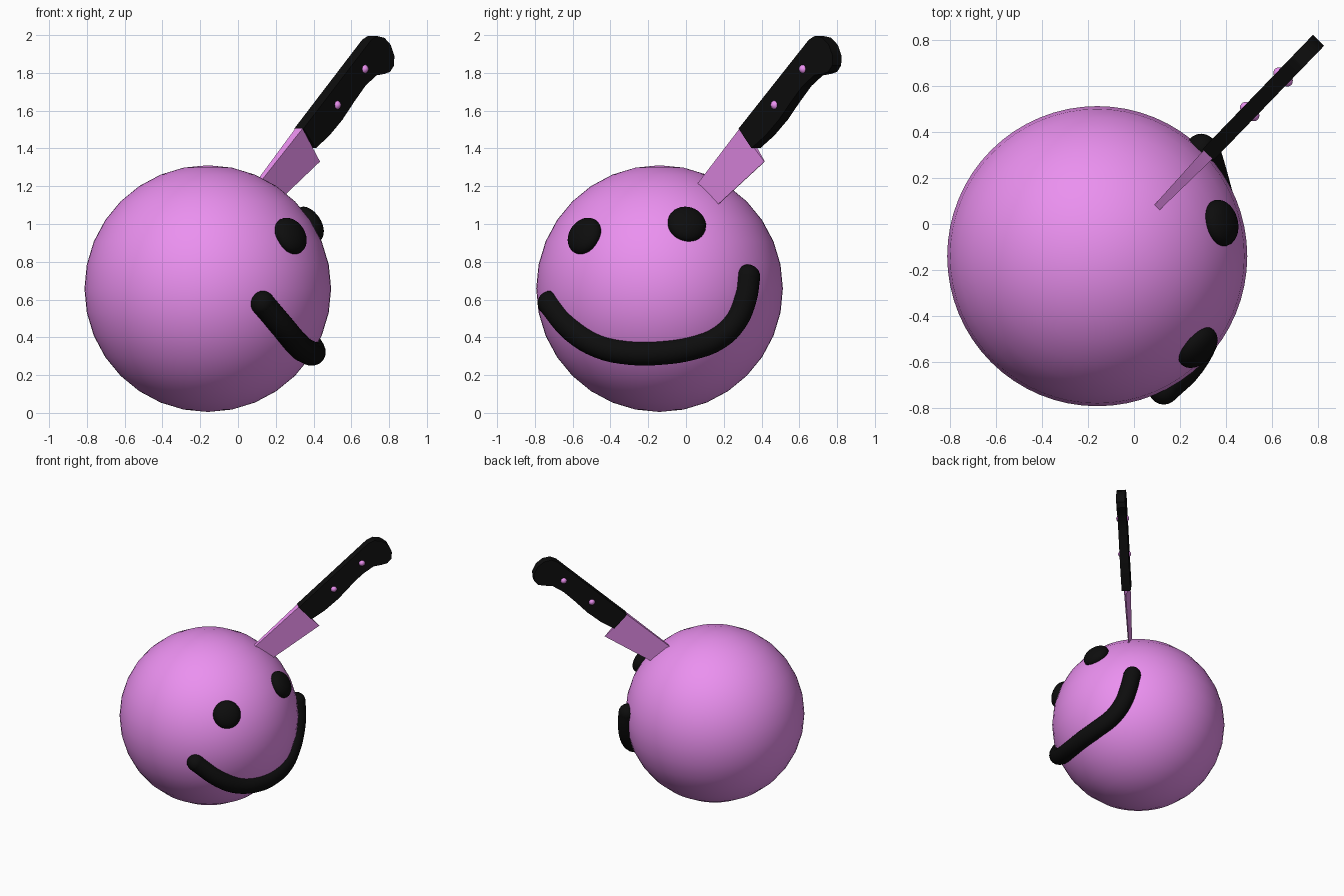
import bpy, bmesh, math
from mathutils import Vector, Matrix

if "Cube" in bpy.data.objects:
    bpy.data.objects.remove(bpy.data.objects["Cube"])

C, R = Vector((-0.16, -0.14, 0.658)), 0.653


def material(name, rgb):
    m = bpy.data.materials.new(name)
    m.diffuse_color = (*rgb, 1)
    m.use_nodes = True
    m.node_tree.nodes["Principled BSDF"].inputs["Base Color"].default_value = m.diffuse_color
    return m


pink = material("pink", (0.83, 0.28, 0.87))
black = material("black", (0.004, 0.004, 0.004))


def finish(bm, name, mat, smooth=False, matrix=Matrix()):
    bmesh.ops.recalc_face_normals(bm, faces=bm.faces)
    me = bpy.data.meshes.new(name)
    bm.to_mesh(me)
    bm.free()
    me.transform(matrix)
    me.materials.append(mat)
    if smooth:
        me.shade_smooth()
    ob = bpy.data.objects.new(name, me)
    bpy.context.collection.objects.link(ob)
    return ob


def ellipsoid(name, mat, matrix, radii, seg=32, rings=16):
    bm = bmesh.new()
    bmesh.ops.create_uvsphere(bm, u_segments=seg, v_segments=rings, radius=1)
    return finish(bm, name, mat, True, matrix @ Matrix.Diagonal((*radii, 1)))


# Head ball
ellipsoid("head", pink, Matrix.Translation(C), (R, R, R), 64, 16)

# Eyes: flattened domes lying on the ball
for name, p in (("eye_left", (0.275, -0.535, 0.935)), ("eye_right", (0.38, 0.005, 1.0))):
    d = (Vector(p) - C).normalized()
    m = Matrix.Translation(C + d * R) @ d.to_track_quat('Z', 'Y').to_matrix().to_4x4()
    ellipsoid(name, black, m, (0.103, 0.103, 0.06))

# Mouth: round tube following the ball, path given in (y, z)
path = [(-0.72, 0.58), (-0.6, 0.44), (-0.46, 0.355), (-0.3, 0.32), (-0.13, 0.32),
        (0.03, 0.345), (0.17, 0.40), (0.26, 0.49), (0.31, 0.61), (0.327, 0.72)]
MR = 0.066
pts = []
for y, z in path:
    dy, dz = y - C.y, z - C.z
    pts.append(Vector((C.x + math.sqrt(R * R - dy * dy - dz * dz), y, z)))
cu = bpy.data.curves.new("mouth", 'CURVE')
cu.dimensions = '3D'
cu.bevel_depth, cu.bevel_resolution, cu.resolution_u = MR, 6, 4
sp = cu.splines.new('BEZIER')
sp.bezier_points.add(len(pts) - 1)
for b, p in zip(sp.bezier_points, pts):
    b.co = p
    b.handle_left_type = b.handle_right_type = 'AUTO'
cu.materials.append(black)
bpy.context.collection.objects.link(bpy.data.objects.new("mouth", cu))
for i in (0, -1):
    ellipsoid("mouth_end", black, Matrix.Translation(pts[i]), (MR,) * 3, 20, 12)

# Knife frame: u along the spine, v toward the cutting edge, w across
ca, sa = math.cos(math.radians(42.3)), math.sin(math.radians(42.3))
hx, hy = 0.695, 0.719
U = Vector((ca * hx, ca * hy, sa))
V = Vector((sa * hx, sa * hy, -ca))
W = U.cross(V)
K = Matrix((U, V, W)).transposed().to_4x4()
K.translation = Vector((0.102 + 0.317 * hx, 0.074 + 0.317 * hy, 1.505))

# Handle: flat slab with a hooked butt
profile = [(0, 0), (0.70, 0), (0.745, 0.015), (0.78, 0.06), (0.79, 0.12), (0.772, 0.18),
           (0.735, 0.217), (0.69, 0.222), (0.65, 0.2), (0.6, 0.165), (0.5, 0.15),
           (0.38, 0.155), (0.25, 0.165), (0.12, 0.16), (0, 0.14)]
bm = bmesh.new()
face = bm.faces.new([bm.verts.new((u, v, -0.034)) for u, v in profile])
ext = bmesh.ops.extrude_face_region(bm, geom=[face])
bmesh.ops.translate(bm, vec=(0, 0, 0.068),
                    verts=[g for g in ext["geom"] if isinstance(g, bmesh.types.BMVert)])
handle = finish(bm, "handle", black, False, K)
bpy.context.view_layer.objects.active = handle
handle.select_set(True)
bpy.ops.object.shade_smooth_by_angle()

# Blade: wedge section tapering to a tip inside the ball (u, edge v, half spine width)
bm = bmesh.new()
rows = []
for u, v, w in ((0, 0.236, 0.027), (-0.43, 0.17, 0.016), (-0.65, 0.12, 0.011), (-0.8, 0.02, 0.006)):
    rows.append([bm.verts.new(c) for c in ((u, 0, -w), (u, 0, w), (u, v, 0.002), (u, v, -0.002))])
for a, b in zip(rows, rows[1:]):
    for i in range(4):
        j = (i + 1) % 4
        bm.faces.new((a[i], a[j], b[j], b[i]))
bm.faces.new(rows[0])
bm.faces.new(rows[-1])
finish(bm, "blade", pink, False, K)

# Rivets through the handle
for u in (0.277, 0.56):
    ellipsoid("rivet", pink, K @ Matrix.Translation((u, 0.083, 0)), (0.032, 0.032, 0.05), 16, 10)
